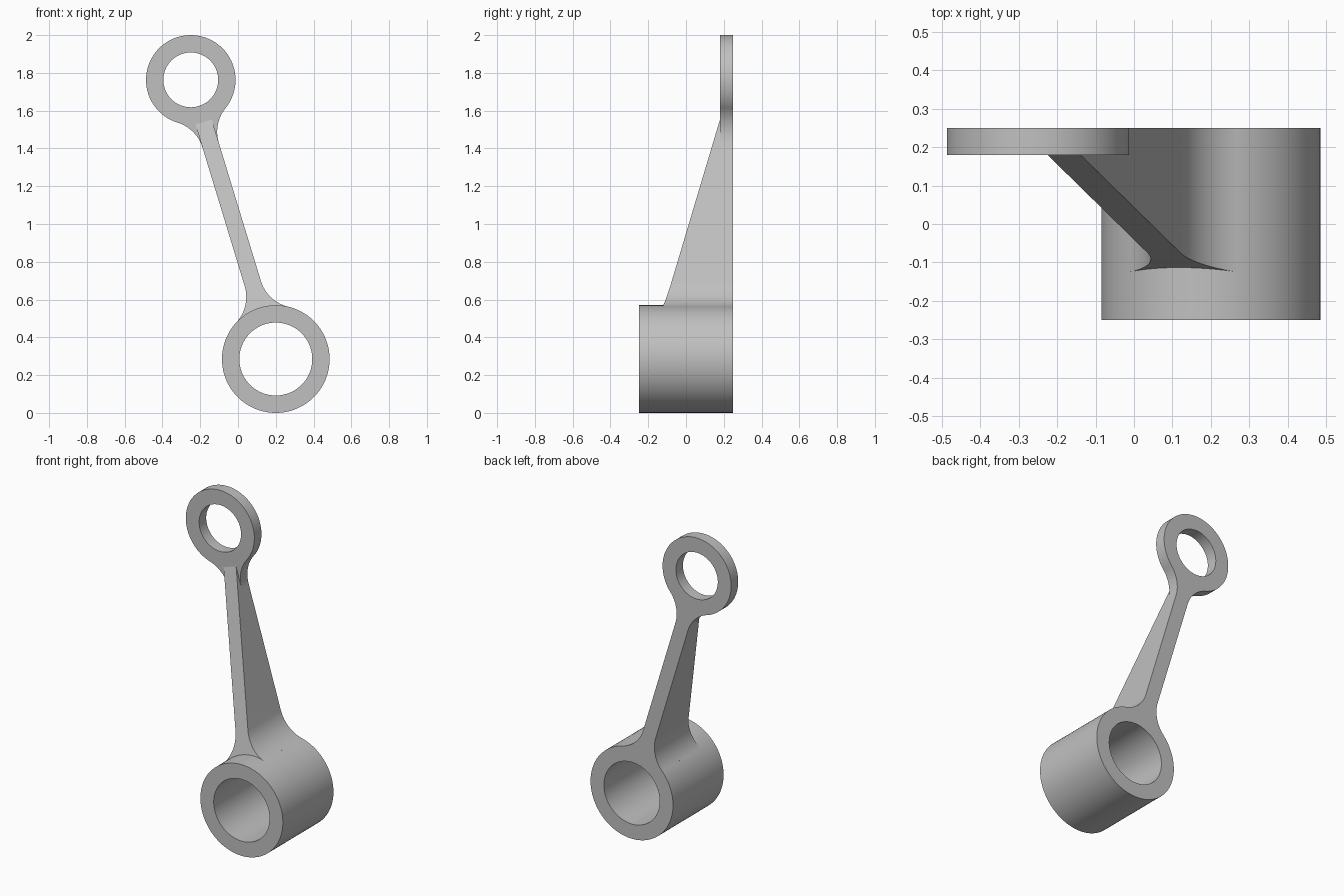
import bpy, bmesh, math
from mathutils import Vector

if "Cube" in bpy.data.objects:
    bpy.data.objects.remove(bpy.data.objects["Cube"], do_unlink=True)

metal = bpy.data.materials.new("grey metal")
metal.use_nodes = True
GREY = (0.53, 0.53, 0.53, 1)
metal.diffuse_color = GREY
metal.node_tree.nodes["Principled BSDF"].inputs["Base Color"].default_value = GREY

# Main dimensions: two ring centres, radii, web half width and fillet radius
LOW, HIGH = Vector((0.2, 0, 0.285)), Vector((-0.25, 0, 1.763))
LOW_R, LOW_HOLE = 0.285, 0.193
HIGH_R, HIGH_HOLE = 0.237, 0.145
BACK, FRONT, PLATE = 0.25, -0.25, 0.18
HALF, FILLET = 0.045, 0.2
LENGTH = (HIGH - LOW).length
ALONG = (HIGH - LOW).normalized()
ACROSS = Vector((ALONG.z, 0, -ALONG.x))
WEB_TOP = LENGTH - math.sqrt(HIGH_R ** 2 - HALF ** 2)


def finish(name, bm):
    bmesh.ops.recalc_face_normals(bm, faces=bm.faces)
    mesh = bpy.data.meshes.new(name)
    bm.to_mesh(mesh)
    bm.free()
    mesh.materials.append(metal)
    obj = bpy.data.objects.new(name, mesh)
    bpy.context.collection.objects.link(obj)
    bpy.ops.object.select_all(action="DESELECT")
    obj.select_set(True)
    bpy.context.view_layer.objects.active = obj
    bpy.ops.object.shade_smooth_by_angle(angle=math.radians(30))


def tube(name, centre, outer, inner, front, back, sides=128):
    """Ring with a through hole, its axis along y."""
    bm = bmesh.new()
    loops = []
    for radius, y in ((outer, front), (outer, back), (inner, back), (inner, front)):
        loops.append([bm.verts.new((centre.x + radius * math.cos(math.tau * i / sides), y,
                                    centre.z + radius * math.sin(math.tau * i / sides)))
                      for i in range(sides)])
    for k in range(4):
        a, b = loops[k], loops[(k + 1) % 4]
        for i in range(sides):
            j = (i + 1) % sides
            bm.faces.new((a[i], a[j], b[j], b[i]))
    finish(name, bm)


def prism(name, outline, front_y):
    """Extrude an (across, along) outline from front_y(along) to the back plane."""
    bm = bmesh.new()
    spots = [LOW + ACROSS * u + ALONG * s for u, s in outline]
    front = [bm.verts.new((p.x, front_y(s), p.z)) for p, (u, s) in zip(spots, outline)]
    back = [bm.verts.new((p.x, BACK, p.z)) for p in spots]
    bm.faces.new(front)
    bm.faces.new(back)
    n = len(outline)
    for i in range(n):
        j = (i + 1) % n
        bm.faces.new((front[i], front[j], back[j], back[i]))
    finish(name, bm)


def arc(cu, cs, radius, start, end, steps=24):
    angles = [start + (end - start) * i / steps for i in range(steps + 1)]
    return [(cu + radius * math.cos(a), cs + radius * math.sin(a)) for a in angles]


def fillet(ring_radius):
    """Concave curve from the ring to the web side, measured from the ring centre."""
    u = HALF + FILLET
    s = math.sqrt((ring_radius + FILLET) ** 2 - u ** 2)
    touch = math.atan2(s, u)
    return arc(u, s, FILLET, math.pi + touch, math.pi), touch


# Rings
tube("bushing", LOW, LOW_R, LOW_HOLE, FRONT, BACK)
tube("eye_ring", HIGH, HIGH_R, HIGH_HOLE, PLATE, BACK)

# Tapered web, flaring out to meet the bushing
curve, touch = fillet(LOW_R)
seat = arc(0, 0, LOW_R * 0.998, math.pi - touch, touch, 40)
outline = curve + [(HALF, WEB_TOP), (-HALF, WEB_TOP)]
outline += [(-u, s) for u, s in reversed(curve)] + seat
SLOPE_FOOT = -0.123 - 0.287 * 0.25
slope = (PLATE - SLOPE_FOOT) / WEB_TOP
prism("web", outline, lambda s: SLOPE_FOOT + slope * s)

# Thin flares either side of the web under the eye ring
curve, touch = fillet(HIGH_R)
rim = arc(0, 0, HIGH_R * 0.998, math.acos(HALF / HIGH_R), touch, 16)
for name, side in (("left_flare", 1), ("right_flare", -1)):
    prism(name, [(side * u, LENGTH - s) for u, s in curve + rim], lambda s: PLATE)
